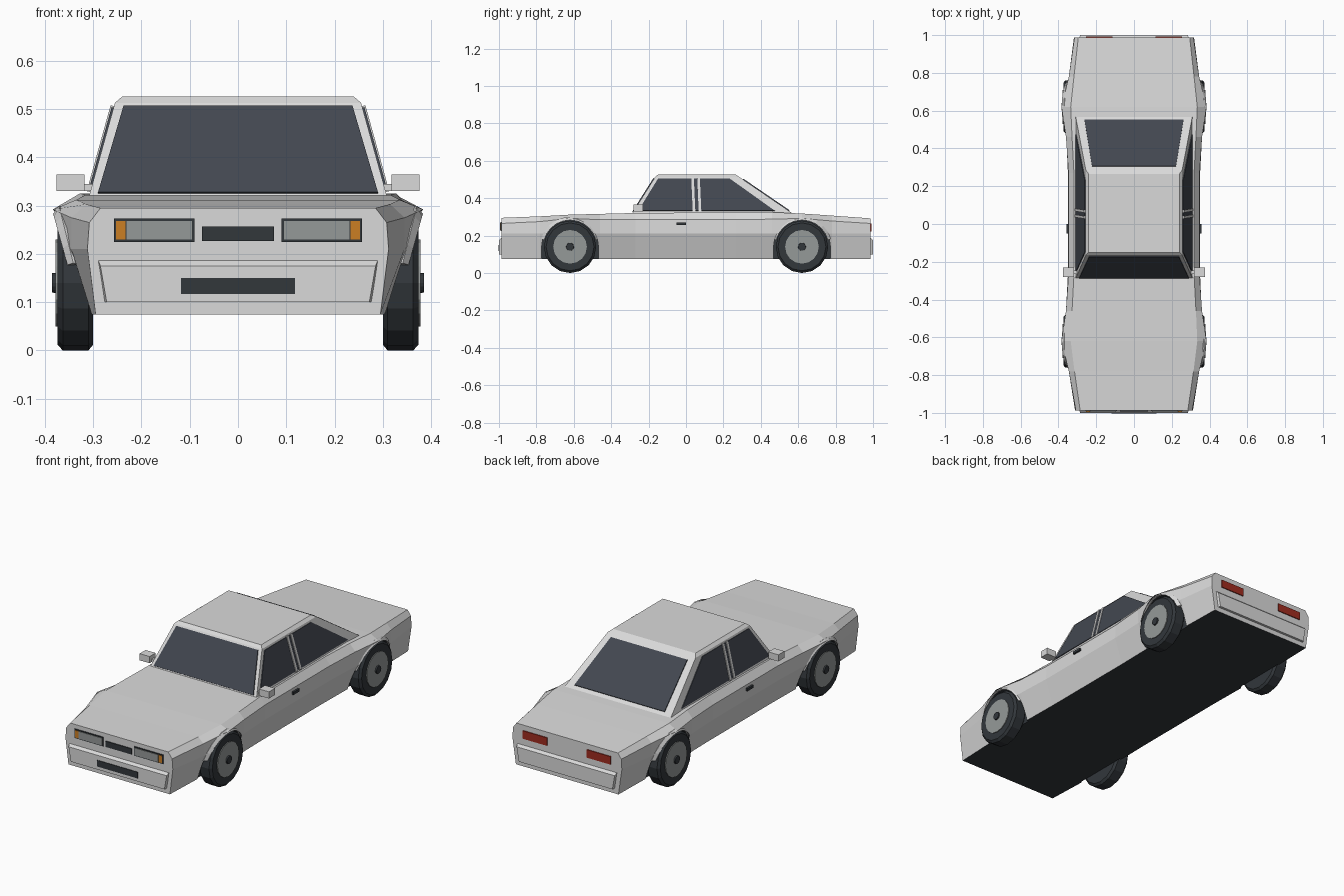
import bpy, bmesh, math
from mathutils import Vector

if "Cube" in bpy.data.objects:
    bpy.data.objects.remove(bpy.data.objects["Cube"], do_unlink=True)


def material(name, r, g, b):
    m = bpy.data.materials.new(name)
    m.use_nodes = True
    m.diffuse_color = (r, g, b, 1)
    m.node_tree.nodes["Principled BSDF"].inputs["Base Color"].default_value = (r, g, b, 1)
    return m


paint = material("silver white paint", 0.7, 0.7, 0.7)
glass = material("tinted glass", 0.055, 0.063, 0.08)
dark = material("black rubber and trim", 0.032, 0.038, 0.044)
grey = material("grey rim and lens", 0.3, 0.32, 0.315)
amber = material("amber lamp", 0.6, 0.21, 0.017)
red = material("red lamp", 0.35, 0.025, 0.014)


def finish(bm, name, *mats):
    bmesh.ops.recalc_face_normals(bm, faces=bm.faces)
    me = bpy.data.meshes.new(name)
    bm.to_mesh(me)
    bm.free()
    for m in mats:
        me.materials.append(m)
    ob = bpy.data.objects.new(name, me)
    bpy.context.collection.objects.link(ob)
    return ob


def loft(name, rings, *mats):
    """Skin a list of equal-length closed rings and cap both ends."""
    bm = bmesh.new()
    vs = [[bm.verts.new(p) for p in ring] for ring in rings]
    n = len(vs[0])
    for a, b in zip(vs, vs[1:]):
        for i in range(n):
            j = (i + 1) % n
            bm.faces.new((a[i], a[j], b[j], b[i]))
    bm.faces.new(vs[0])
    bm.faces.new(vs[-1])
    return finish(bm, name, *mats)


def prism(name, pts, offset, *mats):
    """Extrude a polygon along an offset vector."""
    off = Vector(offset)
    return loft(name, [pts, [Vector(p) + off for p in pts]], *mats)


def box(name, x0, x1, y0, y1, z0, z1, mat):
    return prism(name, [(x0, y0, z0), (x1, y0, z0), (x1, y0, z1), (x0, y0, z1)],
                 (0, y1 - y0, 0), mat)


# Body: y, half widths at sill, waist, shoulder, deck; then shoulder and deck height
stations = [
    (-0.987, 0.295, 0.312, 0.308, 0.285, 0.265, 0.295),
    (-0.78, 0.303, 0.345, 0.345, 0.315, 0.275, 0.303),
    (-0.62, 0.31, 0.375, 0.384, 0.335, 0.292, 0.312),
    (-0.46, 0.308, 0.358, 0.36, 0.328, 0.285, 0.316),
    (-0.27, 0.305, 0.35, 0.347, 0.318, 0.285, 0.321),
    (0.27, 0.305, 0.35, 0.347, 0.318, 0.285, 0.324),
    (0.46, 0.308, 0.358, 0.36, 0.328, 0.288, 0.325),
    (0.62, 0.31, 0.375, 0.384, 0.335, 0.292, 0.318),
    (0.78, 0.303, 0.345, 0.345, 0.318, 0.278, 0.307),
    (0.987, 0.298, 0.318, 0.315, 0.295, 0.265, 0.292),
]
rings = []
for y, sill, waist, shoulder, deck, zs, zd in stations:
    half = [(sill, y, 0.075), (waist, y, 0.21), (shoulder, y, zs), (deck, y, zd)]
    rings.append(half + [(-x, yy, z) for x, yy, z in reversed(half)])
body = loft("body", rings, paint, dark)
for p in body.data.polygons:
    p.material_index = 1 if p.normal.z < -0.95 else 0

AXLES = {"front": -0.62, "rear": 0.62}
SIDES = {"left": 1, "right": -1}
HUB_Z = 0.14


# Wheel arch cuts
def arch_outline(x, y, r):
    arc = [(x, y + r * math.cos(math.pi * i / 12), HUB_Z + r * math.sin(math.pi * i / 12))
           for i in range(13)]
    return arc + [(x, y - r, 0), (x, y + r, 0)]


for s in SIDES.values():
    for y in AXLES.values():
        cutter = prism("arch_cutter", arch_outline(s * 0.297, y, 0.152), (s * 0.2, 0, 0), paint, dark)
        for p in cutter.data.polygons:
            p.material_index = 1
        cutter.hide_render = True
        mod = body.modifiers.new("arch", "BOOLEAN")
        mod.operation = "DIFFERENCE"
        mod.solver = "EXACT"
        mod.object = cutter
        bpy.context.view_layer.objects.active = body
        bpy.ops.object.modifier_apply(modifier=mod.name)
        bpy.data.objects.remove(cutter, do_unlink=True)


# Wheels: lathe a short profile of (x, radius) around the axle
def lathe(name, profile, s, y, mat, n=16):
    rings = [[(s * x, y + r * math.cos(2 * math.pi * i / n), HUB_Z + r * math.sin(2 * math.pi * i / n))
              for i in range(n)] for x, r in profile]
    return loft(name, rings, mat)


for side, s in SIDES.items():
    for end, y in AXLES.items():
        tag = f"{end}_{side}"
        lathe(f"{tag}_tire", [(0.3, 0.128), (0.31, 0.14), (0.363, 0.14), (0.374, 0.128)], s, y, dark)
        lathe(f"{tag}_rim", [(0.36, 0.09), (0.378, 0.09)], s, y, grey)
        lathe(f"{tag}_hub", [(0.37, 0.022), (0.385, 0.02)], s, y, dark)
        # Flared lip around the arch
        lip = []
        for i in range(11):
            a = math.radians(15 + 15 * i)
            x = 0.343 + 0.04 * math.sin(a)
            lip.append([(s * (x + dx), y + r * math.cos(a), HUB_Z + r * math.sin(a))
                        for r, dx in ((0.143, 0), (0.16, -0.012), (0.155, -0.025), (0.143, -0.012))])
        loft(f"{tag}_arch_lip", lip, paint)

# Cabin: base, roof edge and roof rings
BASE, EDGE = 0.315, 0.513


def rect(x, y0, y1, z):
    return [(-x, y0, z), (x, y0, z), (x, y1, z), (-x, y1, z)]


loft("cabin", [rect(0.31, -0.29, 0.575, BASE), rect(0.255, -0.165, 0.285, EDGE),
               rect(0.24, -0.15, 0.265, 0.526)], paint)


def slope(a, b, z):
    return a + (b - a) * (z - BASE) / (EDGE - BASE)


def end_glass(name, y0, y1, lo, hi, out):
    (x0, z0), (x1, z1) = lo, hi
    pts = [(-x0, slope(y0, y1, z0), z0), (x0, slope(y0, y1, z0), z0),
           (x1, slope(y0, y1, z1), z1), (-x1, slope(y0, y1, z1), z1)]
    prism(name, pts, out, glass)


end_glass("windshield", -0.29, -0.165, (0.29, 0.325), (0.237, 0.505), (0, -0.004, 0.003))
end_glass("rear_window", 0.575, 0.285, (0.262, 0.332), (0.222, 0.5), (0, 0.003, 0.004))

for side, s in SIDES.items():
    def side_plate(name, yz, thick, mat):
        pts = [(s * slope(0.31, 0.255, z), y, z) for y, z in yz]
        prism(f"{side}_{name}", pts, (s * thick, 0, thick * 0.3), mat)

    side_plate("side_window", [(-0.255, 0.332), (-0.15, 0.503), (0.235, 0.503), (0.475, 0.332)], 0.004, glass)
    for label, y in (("front", 0.032), ("rear", 0.064)):
        side_plate(f"{label}_door_pillar",
                   [(y + 0.004, 0.328), (y - 0.004, 0.506), (y + 0.01, 0.506), (y + 0.018, 0.328)], 0.007, paint)

    # Mirrors and door handles
    def side_box(name, x0, x1, *rest):
        box(f"{side}_{name}", s * x0, s * x1, *rest)

    side_box("mirror", 0.318, 0.376, -0.28, -0.23, 0.33, 0.365, paint)
    side_box("mirror_arm", 0.29, 0.325, -0.265, -0.245, 0.33, 0.345, paint)
    side_box("door_handle", 0.34, 0.358, -0.05, 0.0, 0.256, 0.27, dark)

    # Lamps
    side_box("headlight_frame", 0.09, 0.257, -0.991, -0.985, 0.225, 0.273, dark)
    side_box("headlight_lens", 0.095, 0.231, -0.994, -0.986, 0.23, 0.268, grey)
    side_box("turn_signal", 0.233, 0.253, -0.994, -0.986, 0.23, 0.268, amber)
    side_box("tail_light", 0.115, 0.255, 0.985, 0.992, 0.222, 0.264, red)

# Bumpers: sloped top band over a flat face, narrowing downwards
for end, f in (("front", -1), ("rear", 1)):
    inner = [(-0.278, f * 0.98, 0.1), (0.278, f * 0.98, 0.1), (0.292, f * 0.98, 0.193), (-0.292, f * 0.98, 0.193)]
    outer = [(-0.272, f, 0.1), (0.272, f, 0.1), (0.285, f, 0.175), (-0.285, f, 0.175)]
    loft(f"{end}_bumper", [inner, outer], paint)

# Grilles
box("upper_grille", -0.075, 0.075, -0.992, -0.985, 0.227, 0.257, dark)
box("lower_grille", -0.118, 0.118, -1.003, -0.998, 0.117, 0.15, dark)
